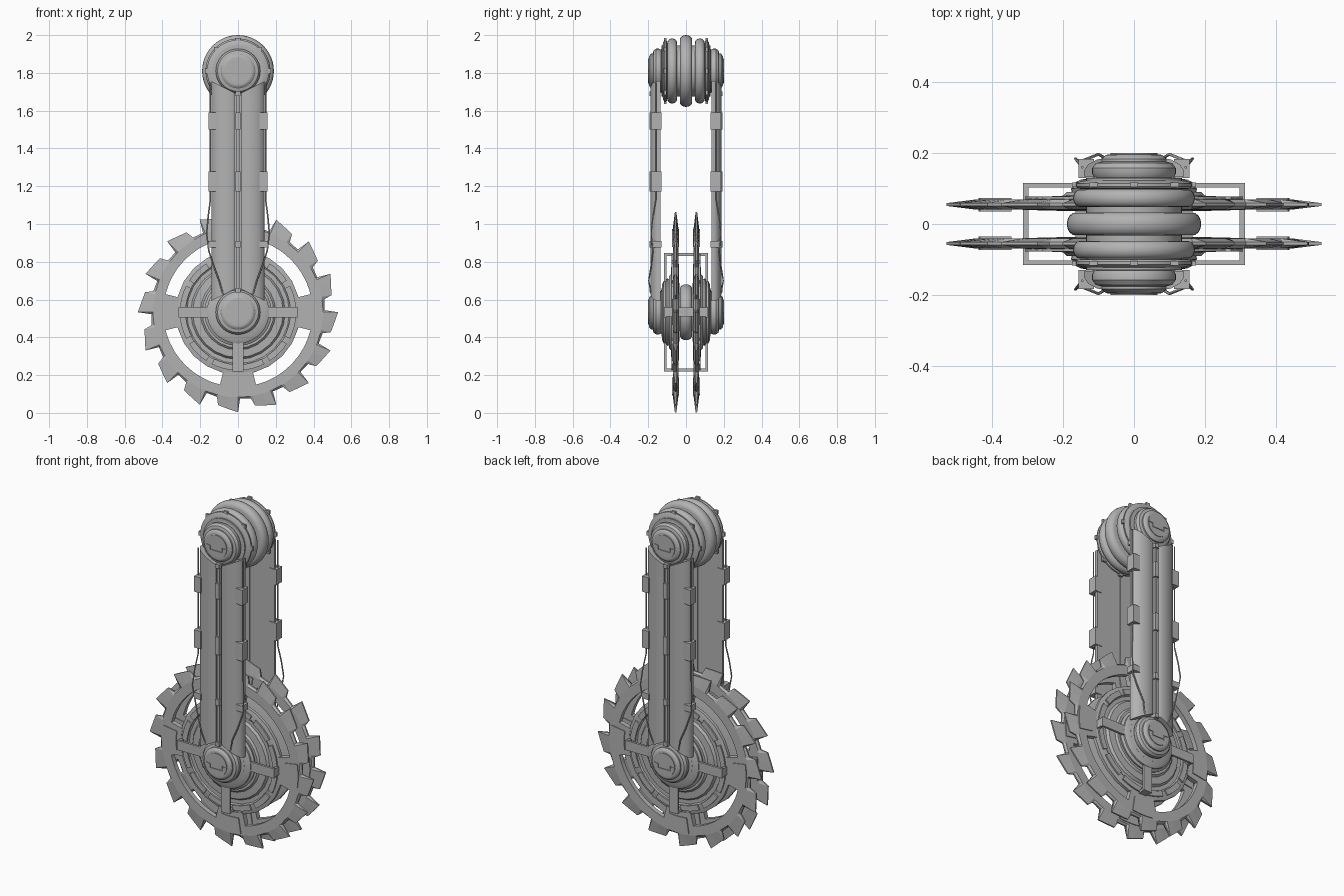
import bpy, bmesh
from math import cos, sin, pi, radians

if "Cube" in bpy.data.objects:
    bpy.data.objects.remove(bpy.data.objects["Cube"], do_unlink=True)

GREY = (0.45, 0.45, 0.45, 1)
metal = bpy.data.materials.new("grey metal")
metal.use_nodes = True
metal.diffuse_color = GREY
metal.node_tree.nodes["Principled BSDF"].inputs["Base Color"].default_value = GREY

TOP, HUB = 1.81, 0.533      # axle heights


def finish(name, bm, smooth=False):
    bmesh.ops.recalc_face_normals(bm, faces=bm.faces)
    me = bpy.data.meshes.new(name)
    bm.to_mesh(me)
    bm.free()
    ob = bpy.data.objects.new(name, me)
    bpy.context.collection.objects.link(ob)
    me.materials.append(metal)
    if smooth:
        bpy.ops.object.select_all(action='DESELECT')
        ob.select_set(True)
        bpy.context.view_layer.objects.active = ob
        bpy.ops.object.shade_smooth_by_angle(angle=radians(35))
    return ob


def loft(name, loops, closed=False, smooth=False):
    """Skin equal-length loops of points; cap the ends unless closed."""
    bm = bmesh.new()
    rows = [[bm.verts.new(p) for p in loop] for loop in loops]
    n = len(rows[0])
    pairs = list(zip(rows, rows[1:])) + ([(rows[-1], rows[0])] if closed else [])
    for a, b in pairs:
        for i in range(n):
            j = (i + 1) % n
            bm.faces.new((a[i], a[j], b[j], b[i]))
    if not closed:
        bm.faces.new(rows[0])
        bm.faces.new(rows[-1])
    return finish(name, bm, smooth)


def lathe(name, profile, z, segs=48, closed=False):
    """Turn (radius, y) points around an axle along y."""
    turn = [2 * pi * i / segs for i in range(segs)]
    return loft(name, [[(r * cos(a), y, z + r * sin(a)) for a in turn]
                       for r, y in profile], closed, True)


def tyre(name, r, y, half, z, core):
    """Solid wheel with a rounded rim."""
    arc = [-pi / 2 + pi * i / 8 for i in range(9)]
    rim = [(r - half * 0.8 + half * 0.8 * cos(a), y + half * sin(a)) for a in arc]
    lathe(name, [(core, y - half)] + rim + [(core, y + half)], z)


def prism(name, pts, y0, y1, z=0):
    return loft(name, [[(x, y, z + h) for x, h in pts] for y in (y0, y1)])


def box(name, x0, x1, y0, y1, z0, z1):
    return prism(name, [(x0, z0), (x1, z0), (x1, z1), (x0, z1)], y0, y1)


def arc_pts(r, a0, a1, n):
    return [(r * cos(radians(a0 + (a1 - a0) * i / n)),
             r * sin(radians(a0 + (a1 - a0) * i / n))) for i in range(n + 1)]


def sector(name, r0, r1, a0, a1, y0, y1, n=4):
    prism(name, arc_pts(r0, a0, a1, n) + arc_pts(r1, a1, a0, n), y0, y1, HUB)


def end_cap(name, z, s):
    """Stepped axle end with a two-piece notched face."""
    lathe(name + "_end", [(.13, s * .09), (.13, s * .128), (.112, s * .132),
                          (.118, s * .142), (.118, s * .158), (.108, s * .172),
                          (.092, s * .176), (.092, s * .184), (.08, s * .195),
                          (.074, s * .196)], z)
    lower = arc_pts(.066, 180, 360, 16) + [(.04, -.004), (.04, -.026), (-.04, -.026), (-.04, -.004)]
    upper = arc_pts(.066, 4, 176, 16) + [(-.036, .003), (-.036, -.019), (.036, -.019), (.036, .003)]
    prism(name + "_lower_face", lower, s * .194, s * .2, z)
    prism(name + "_upper_face", upper, s * .194, s * .2, z)


# Upper joint
lathe("upper_core", [(.135, -.13), (.135, .13)], TOP)
tyre("upper_middle_ring", .19, 0, .033, TOP, .13)
for s, side in ((-1, "front"), (1, "back")):
    tyre(f"upper_{side}_ring", .172, s * .073, .025, TOP, .13)
    lathe(f"upper_{side}_plate", [(.13, s * .098), (.158, s * .1), (.164, s * .106),
                                  (.164, s * .114), (.15, s * .122), (.13, s * .124)], TOP)
    end_cap(f"upper_{side}", TOP, s)
    for k in range(8):
        a = radians(45 * k)
        x, z = .163 * cos(a), TOP + .163 * sin(a)
        box(f"upper_{side}_rim_lug", x - .012, x + .012, s * .104, s * .117, z - .012, z + .012)

# Lower hub
lathe("lower_core", [(.1, -.13), (.1, .13)], HUB)
tyre("lower_middle_ring", .148, 0, .033, HUB, .08)
for s, side in ((-1, "front"), (1, "back")):
    lathe(f"lower_{side}_plate", [(.08, s * .08), (.175, s * .085), (.178, s * .1),
                                  (.165, s * .108), (.165, s * .118), (.15, s * .126),
                                  (.1, s * .13)], HUB)
    end_cap(f"lower_{side}", HUB, s)

# Arms: two curved slabs per side with a grooved centre
SECTION = [(.018, .18), (.03, .188), (.07, .189), (.105, .182), (.13, .168), (.141, .152),
           (.141, .134), (.018, .134)]
for s, side in ((-1, "front"), (1, "back")):
    for m, hand in ((-1, "right"), (1, "left")):
        slant = lambda x: (x - .018) * .5
        loft(f"{side}_arm_{hand}_slab",
             [[(m * x, s * y, z + d * slant(x)) for x, y in SECTION]
              for z, d in ((.655, -1), (1.695, 1))], smooth=True)
        for z, h in ((1.545, .045), (1.225, .052), (.893, .018)):
            box(f"{side}_arm_{hand}_clip", m * .113, m * .157, s * .13, s * .184, z - h, z + h)
        # Thin cable running down the arm edge
        cu = bpy.data.curves.new(f"{side}_{hand}_cable", 'CURVE')
        cu.dimensions = '3D'
        cu.bevel_depth = .004
        cu.bevel_resolution = 1
        cu.use_fill_caps = True
        path = [(.146, .16, 1.75), (.146, .16, 1.13), (.158, .175, 1.04), (.166, .185, .95),
                (.155, .175, .86), (.13, .185, .78), (.1, .197, .7), (.08, .185, .63)]
        sp = cu.splines.new('POLY')
        sp.points.add(len(path) - 1)
        for p, (x, y, z) in zip(sp.points, path):
            p.co = (m * x, s * y, z, 1)
        cu.materials.append(metal)
        bpy.context.collection.objects.link(bpy.data.objects.new(cu.name, cu))
    box(f"{side}_arm_spine", -.02, .02, s * .136, s * .15, .65, 1.7)
    box(f"{side}_arm_rod", -.007, .007, s * .15, s * .182, .65, 1.695)
    for z, h in ((1.69, .012), (1.545, .045), (1.225, .052), (.893, .018), (.65, .012)):
        box(f"{side}_arm_centre_clip", -.013, .013, s * .15, s * .192, z - h, z + h)

# Saw blades
TEETH = 16
TOOTH = [(0, .53), (.06, .458), (.38, .462), (.46, .503), (.75, .515)]


def saw_ring(name, y):
    outline = []
    for t in range(TEETH):
        for f, r in TOOTH:
            outline.append((2 * pi * (t + f) / TEETH, r))
    loops = []
    for scale, fixed, off in ((1, 0, -.004), (0, .45, -.014), (0, .395, -.014),
                              (0, .395, .014), (0, .45, .014), (1, 0, .004)):
        loops.append([((r * scale + fixed) * cos(a), y + off, HUB + (r * scale + fixed) * sin(a))
                      for a, r in outline])
    loft(name, loops, closed=True)


for s, side in ((-1, "front"), (1, "back")):
    y = s * .055
    saw_ring(f"{side}_saw_ring", y)
    # Faceted disc with stepped rims
    lathe(f"{side}_disc", [(.09, s * .034), (.315, s * .04), (.33, s * .046), (.33, s * .064),
                           (.31, s * .07), (.28, s * .07), (.272, s * .064), (.25, s * .064),
                           (.24, s * .078), (.2, s * .08), (.19, s * .09), (.09, s * .09)],
          HUB, 24)
    for k in range(12):
        sector(f"{side}_disc_panel", .277, .308, 30 * k + 3, 30 * k + 27, s * .066, s * .078)
    for k in range(4):
        a = 90 * k
        sector(f"{side}_bridge", .32, .405, a - 14, a + 14, y - .014, y + .014)
        sector(f"{side}_bridge_pad", .35, .44, a - 9, a + 9, y - .019, y + .019)

# Four brackets that straddle both blades
for k in range(4):
    c, d = round(cos(k * pi / 2)), round(sin(k * pi / 2))

    def bracket_bar(name, r0, r1, w, y0, y1):
        pts = [(r0, -w), (r1, -w), (r1, w), (r0, w)]
        prism(name, [(c * r - d * t, d * r + c * t) for r, t in pts], y0, y1, HUB)

    bracket_bar("bracket_cross_bar", .298, .314, .024, -.115, .115)
    for s in (-1, 1):
        bracket_bar("bracket_arm", .15, .314, .028, s * .103, s * .116)
